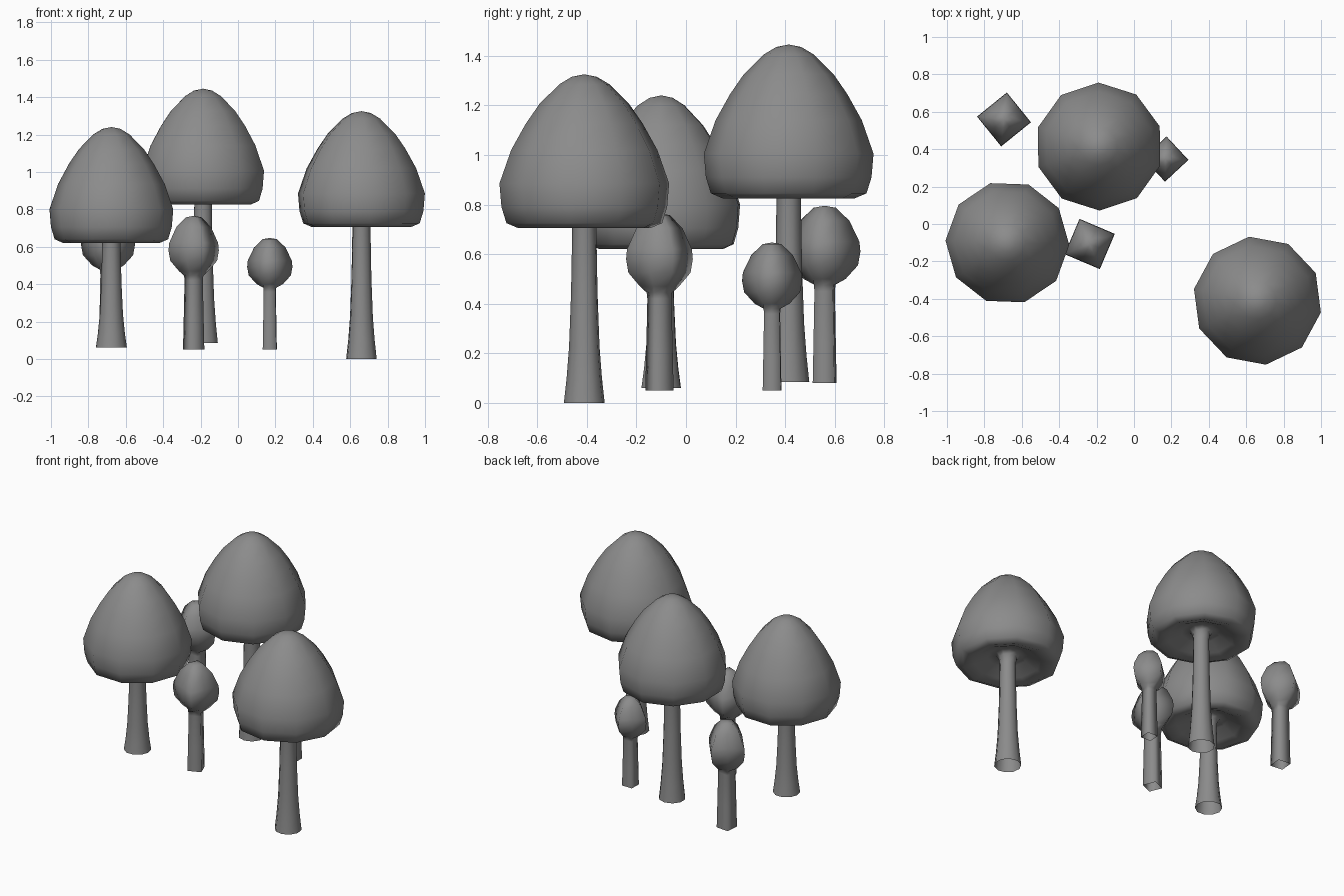
import bpy, bmesh
from math import sin, cos, radians, pi, sqrt

if "Cube" in bpy.data.objects:
    bpy.data.objects.remove(bpy.data.objects["Cube"])

grey = bpy.data.materials.new("dark_grey")
grey.diffuse_color = (.26, .26, .26, 1)
grey.use_nodes = True
grey.node_tree.nodes["Principled BSDF"].inputs["Base Color"].default_value = grey.diffuse_color


def lathe(name, profile, sides, x, y, angle):
    """Revolve (radius, z) points into an open-bottomed surface.
    A point's optional third and fourth values scale the even and odd corners."""
    bm = bmesh.new()
    rings = []
    for r, z, *scales in profile[:-1]:
        scales = scales or (1, 1)
        ring = []
        for i in range(sides):
            a = radians(angle) + 2 * pi * i / sides
            s = r * scales[i % 2]
            ring.append(bm.verts.new((s * cos(a), s * sin(a), z)))
        rings.append(ring)
    for a, b in zip(rings, rings[1:]):
        for i in range(sides):
            j = (i + 1) % sides
            bm.faces.new((a[i], a[j], b[j], b[i]))
    tip = bm.verts.new((0, 0, profile[-1][1]))
    for i in range(sides):
        bm.faces.new((rings[-1][i], rings[-1][(i + 1) % sides], tip))
    for f in bm.faces:
        f.smooth = True
    mesh = bpy.data.meshes.new(name)
    bm.to_mesh(mesh)
    bm.free()
    mesh.materials.append(grey)
    obj = bpy.data.objects.new(name, mesh)
    obj.location = (x, y, 0)
    bpy.context.collection.objects.link(obj)


# large ones: flared stem running into a hollow under a rounded cap
STEM = [(.083, 0), (.072, .14), (.062, .32), (.054, .62), (.049, 1)]
CAP = [(.055, .05), (.075, .07), (.12, .062), (.20, .022), (.265, .0), (.312, .02),
       (.332, .085), (.34, .18), (.293, .315), (.235, .42), (.18, .50),
       (.10, .58), (.05, .61), (0, .62)]


def large(name, x, y, angle, base, rim, radius):
    k, h = radius / .34, rim - base
    profile = [(r, base + t * h) for r, t in STEM]
    profile += [(r * k, rim + z) for r, z in CAP]
    lathe(name, profile, 10, x, y, angle)


# small ones: square stem, with a square head turned 45 degrees to it
SMALL_STEM = [(.062, 0), (.058, .16), (.053, .37), (.056, .395)]
SMALL_HEAD = [(.085, .42), (.135, .475), (.145, .53), (.141, .57),
              (.10, .655), (.045, .707), (0, .715)]


def small(name, x, y, angle, base, scale):
    flat = 1 / sqrt(2)
    profile = [(r * scale, base + z * scale, flat, 1) for r, z in SMALL_STEM]
    profile += [(r * scale, base + z * scale, 1, flat) for r, z in SMALL_HEAD]
    lathe(name, profile, 8, x, y, angle)


large("left_mushroom", -.677, -.10, -2, .06, .62, .331)
large("back_mushroom", -.187, .414, 18.4, .085, .825, .342)
large("right_mushroom", .66, -.41, 25.5, 0, .705, .345)
small("back_left_small_mushroom", -.695, .559, -6, .08, 1)
small("front_small_mushroom", -.237, -.107, 22, .05, 1)
small("back_right_small_mushroom", .17, .347, -2, .05, .835)
